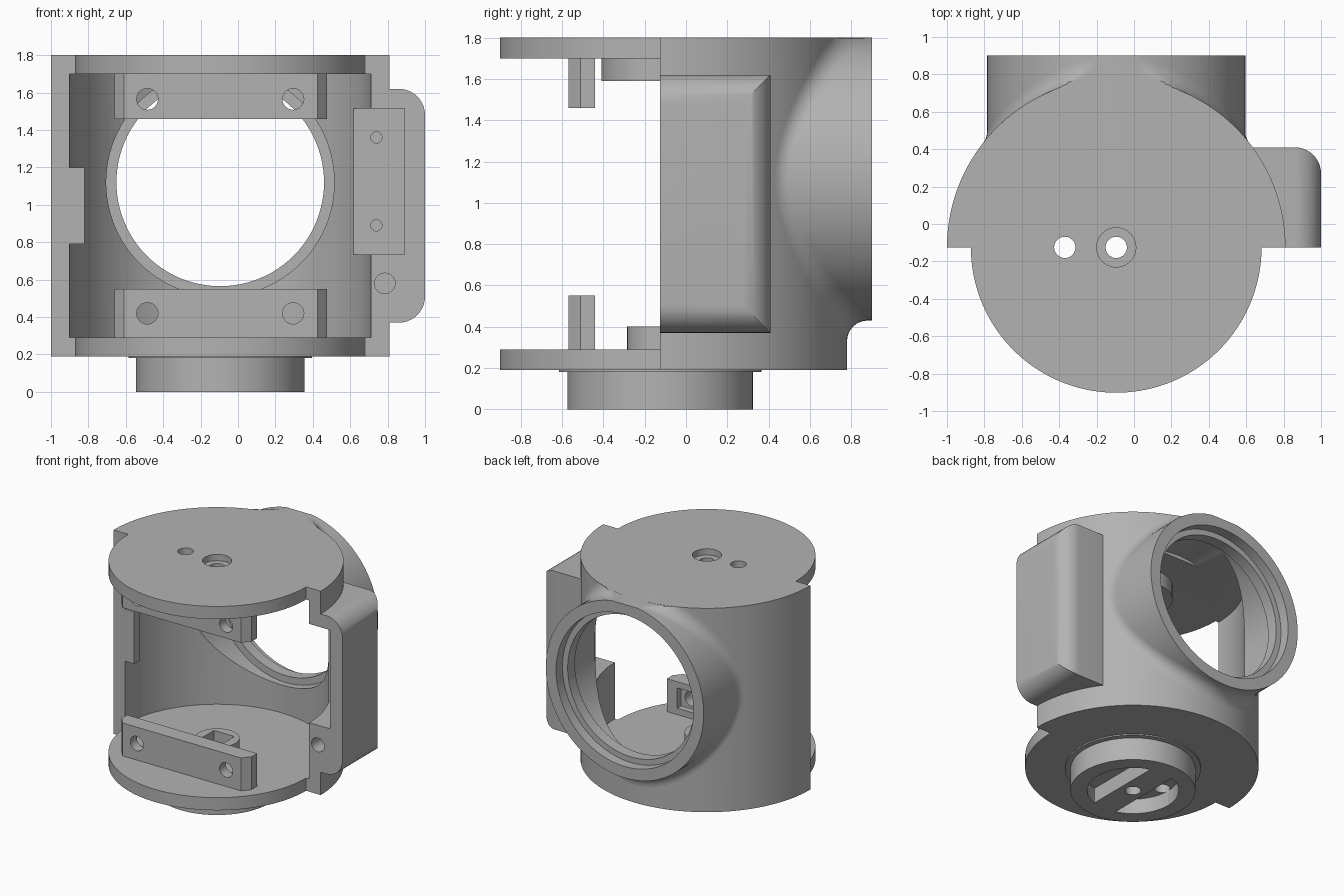
import bpy
import bmesh
from math import cos, sin, pi, acos, sqrt
from mathutils import Vector

old = bpy.data.objects.get("Cube")
if old:
    bpy.data.objects.remove(old, do_unlink=True)

CX, CY = -0.095, -0.125          # main axis
BASE, TOP, WALL = 0.19, 1.80, 0.10
R_OUT, R_IN, R_FRONT = 0.905, 0.805, 0.777
TUBE_Z, TUBE_R, TUBE_END = 1.12, 0.69, 0.90

grey = bpy.data.materials.new("light grey plastic")
grey.use_nodes = True
COLOUR = (0.45, 0.45, 0.45, 1)
grey.diffuse_color = COLOUR
grey.node_tree.nodes["Principled BSDF"].inputs["Base Color"].default_value = COLOUR


def finish(name, bm):
    bmesh.ops.recalc_face_normals(bm, faces=bm.faces)
    mesh = bpy.data.meshes.new(name)
    bm.to_mesh(mesh)
    bm.free()
    mesh.materials.append(grey)
    ob = bpy.data.objects.new(name, mesh)
    bpy.context.collection.objects.link(ob)
    return ob


def prism(name, pts, axis, a, b, bevel=0):
    """Extrude a 2D outline from a to b along an axis."""
    place = {"x": lambda u, v, w: (w, u, v),
             "y": lambda u, v, w: (u, w, v),
             "z": lambda u, v, w: (u, v, w)}[axis]
    bm = bmesh.new()
    lo = [bm.verts.new(place(u, v, a)) for u, v in pts]
    hi = [bm.verts.new(place(u, v, b)) for u, v in pts]
    bottom = bm.faces.new(lo)
    bm.faces.new(hi)
    for i in range(len(pts)):
        j = (i + 1) % len(pts)
        bm.faces.new((lo[i], lo[j], hi[j], hi[i]))
    if bevel:
        bmesh.ops.bevel(bm, geom=list(bottom.edges), offset=bevel,
                        segments=1, affect="EDGES")
    return finish(name, bm)


def arc(u, v, r, start, end, n):
    return [(u + r * cos(start + (end - start) * i / n),
             v + r * sin(start + (end - start) * i / n)) for i in range(n + 1)]


def cyl(name, u, v, r, axis, a, b, n=96, bevel=0):
    return prism(name, arc(u, v, r, 0, 2 * pi, n)[:-1], axis, a, b, bevel)


def box(name, x0, x1, y0, y1, z0, z1):
    return prism(name, [(x0, y0), (x1, y0), (x1, y1), (x0, y1)], "z", z0, z1)


def combine(ob, tool, op="DIFFERENCE"):
    mod = ob.modifiers.new("combine", "BOOLEAN")
    mod.operation, mod.solver, mod.object = op, "EXACT", tool
    bpy.context.view_layer.objects.active = ob
    bpy.ops.object.modifier_apply(modifier=mod.name)
    bpy.data.objects.remove(tool, do_unlink=True)


# Rear half shell with its lens tube
shell = prism("rear_shell", arc(CX, CY, R_OUT, 0, pi, 96), "z", BASE, TOP)
combine(shell, cyl("tube", CX, TUBE_Z, TUBE_R, "y", 0.1, TUBE_END), "UNION")

# Side housing, rounded on its top, bottom and rear outer edges
R = 0.14
S0, S1, SB = 0.37, 1.62, 0.41
housing = prism("housing", [(0.5, S0)] + arc(1 - R, S0 + R, R, -pi / 2, 0, 10)
                + arc(1 - R, S1 - R, R, 0, pi / 2, 10) + [(0.5, S1)], "y", CY, SB + 0.1)
combine(housing, prism("plan", [(0.4, CY - 0.1), (1, CY - 0.1)]
                       + arc(1 - R, SB - R, R, 0, pi / 2, 10) + [(0.4, SB)],
                       "z", S0 - 0.1, S1 + 0.1), "INTERSECT")
combine(shell, housing, "UNION")

# Hollow the shell, trim the tube, then cut the recess and bores
combine(shell, box("trim", -2, 2, -2, 2, TOP, TOP + 0.5))
combine(shell, cyl("hollow", CX, CY, R_IN, "z", BASE + WALL, TOP - WALL, 128))
combine(shell, box("recess", 0.45, 0.89, CY - 0.1, 0.25, 0.735, 1.515))
combine(shell, cyl("bore", CX, TUBE_Z, 0.555, "y", 0.3, 1))
combine(shell, cyl("inner_bore", CX, TUBE_Z, 0.61, "y", 0.39, 0.73))
combine(shell, cyl("outer_bore", CX, TUBE_Z, 0.60, "y", 0.82, 1))
for x, z, r, y0, y1 in ((0.74, 1.36, 0.03, 0.2, 0.36), (0.74, 0.89, 0.03, 0.2, 0.36),
                        (0.785, 0.58, 0.055, CY - 0.1, 0.2)):
    combine(shell, cyl("screw", x, z, r, "y", y0, y1, 24))

# Front halves of the end plates
lower = prism("lower_front_plate", arc(CX, CY, R_FRONT, pi, 2 * pi, 96), "z", BASE, BASE + WALL)
upper = prism("upper_front_plate", arc(CX, CY, R_FRONT, pi, 2 * pi, 96), "z", TOP - WALL, TOP)

# Pivot bosses inside the plates
low_boss = cyl("lower_boss", CX, CY, 0.16, "z", BASE + WALL, 0.40, 48)
combine(low_boss, box("nut", CX - 0.09, CX + 0.09, CY - 0.09, CY + 0.09, 0.32, 0.5))
top_boss = cyl("upper_boss", CX, CY, 0.285, "z", 1.59, TOP - WALL, 64)

# Round hub underneath, with two pockets beside a central bar
hub = cyl("hub", CX, CY, 0.45, "z", 0, BASE, 96, bevel=0.015)
collar = cyl("hub_collar", CX, CY, 0.49, "z", 0.18, BASE)
half = acos(0.1 / 0.33)
for turn in (0, pi):
    combine(hub, prism("pocket", arc(CX, CY, 0.33, turn - half, turn + half, 32),
                       "z", -0.1, 0.12))

# Vertical holes through the axle and the offset pin
for ob in (shell, lower, upper, low_boss, top_boss, hub, collar):
    for x in (CX, -0.37):
        if ob is low_boss and x != CX:
            continue
        combine(ob, cyl("axle", x, CY, 0.057, "z", -0.2, 2, 32))
for ob in (shell, upper):
    combine(ob, cyl("counterbore", CX, CY, 0.105, "z", 1.75, 2, 40))

# Front mounting bars with chamfered ends, screw holes and nut slots
B0, B1, BF, BB = -0.66, 0.475, -0.57, -0.44
outline = [(B0, BB), (B0, -0.51), (B0 + 0.05, BF), (B1 - 0.05, BF), (B1, -0.51), (B1, BB)]
bars = []
for name, z0, z1, hole in (("lower_bar", BASE + WALL, 0.55, 0.42),
                           ("upper_bar", 1.46, TOP - WALL, 1.565)):
    bar = prism(name, outline, "z", z0, z1)
    for x in (-0.485, 0.295):
        combine(bar, cyl("screw", x, hole, 0.057, "y", -0.7, -0.3, 32))
        combine(bar, box("nut", x - 0.09, x + 0.09, BB - 0.05, BB + 0.1, hole - 0.08, hole + 0.08))
    bars.append(bar)

# Small stop pad on the inner right wall
pad = box("stop_pad", -0.92, -0.82, CY, CY + 0.07, 0.79, 1.20)

# Rolled fillet where the tube meets the shell
F, STEPS, N = 0.10, 8, 128
bm = bmesh.new()
rings = []
for k in range(N):
    t = 2 * pi * k / N
    x = (TUBE_R + F) * cos(t)
    y = sqrt((R_OUT + F) ** 2 - x * x)
    c = Vector((CX + x, CY + y, TUBE_Z + (TUBE_R + F) * sin(t)))
    to_tube = Vector((-cos(t), 0, -sin(t)))
    to_shell = Vector((-x, -y, 0)).normalized()
    pts = [c + F * to_tube.slerp(to_shell, i / STEPS) for i in range(STEPS + 1)]
    mid = (to_tube + to_shell).normalized()
    pts.append(c + mid * (1.08 * F / mid.dot(to_tube)))
    rings.append([bm.verts.new((p.x, p.y, min(p.z, TOP - 0.001))) for p in pts])
for k in range(N):
    a, b = rings[k], rings[(k + 1) % N]
    for i in range(len(a)):
        j = (i + 1) % len(a)
        bm.faces.new((a[i], a[j], b[j], b[i]))
fillet = finish("tube_fillet", bm)

# Smooth the curved surfaces while keeping the edges crisp
bpy.ops.object.select_all(action="DESELECT")
for ob in [shell, lower, upper, low_boss, top_boss, hub, collar, pad, fillet] + bars:
    ob.select_set(True)
    bpy.context.view_layer.objects.active = ob
bpy.ops.object.shade_smooth_by_angle(angle=pi / 6)
